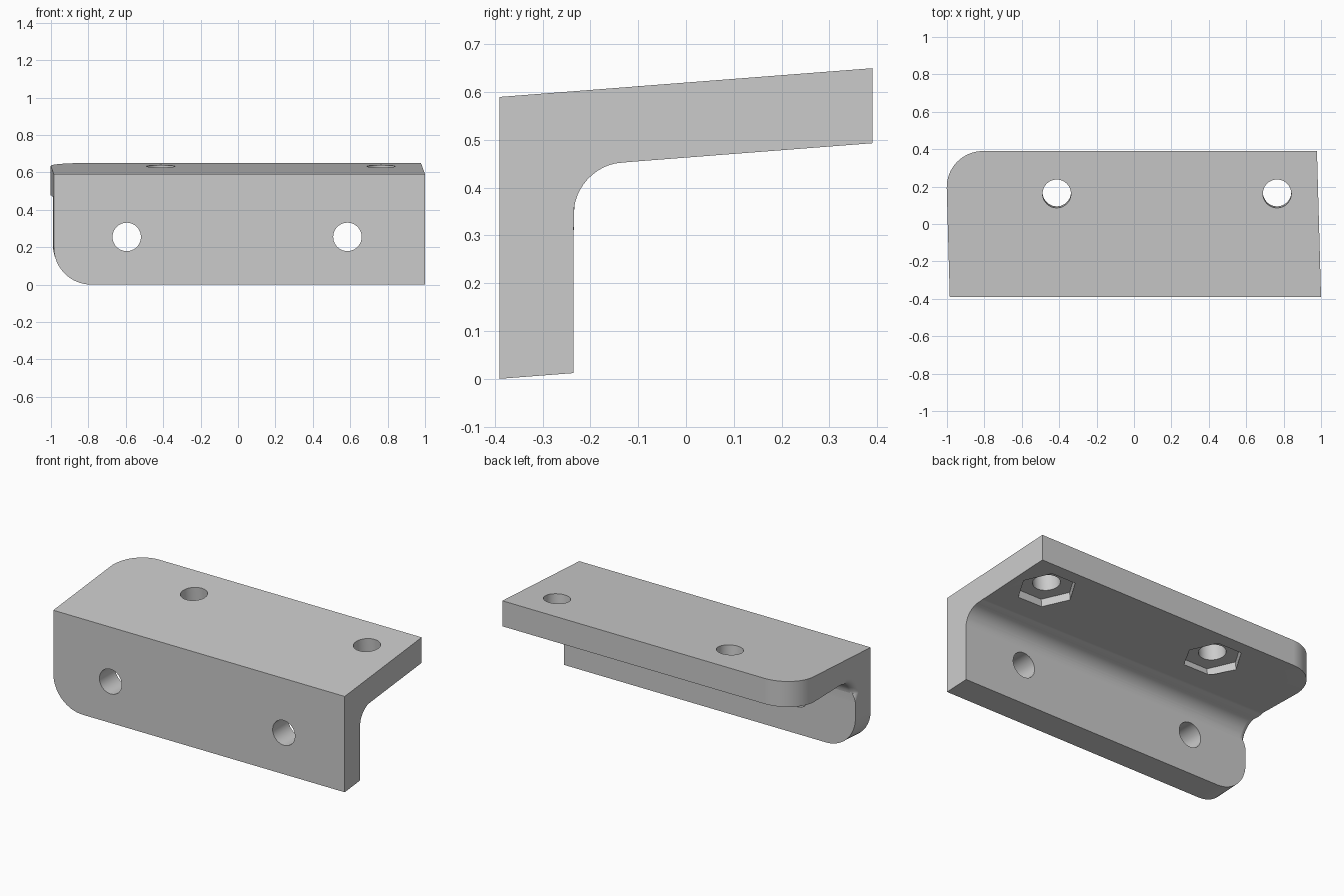
import bpy, bmesh, math
from mathutils import Matrix, Vector

if "Cube" in bpy.data.objects:
    bpy.data.objects.remove(bpy.data.objects["Cube"], do_unlink=True)

FRONT, BACK, INNER = -0.39, 0.39, -0.235    # y of front face, rear edge, inner wall
TOP, UNDER = 0.59, 0.433                    # z of top and underside before slanting
LEFT, RIGHT = -0.985, 1.0
SLOPE, SKEW = 0.077, -0.028                 # rise and sideways drift along y

grey = bpy.data.materials.new("steel grey")
grey.use_nodes = True
colour = (0.6, 0.6, 0.6, 1)
grey.diffuse_color = colour
grey.node_tree.nodes["Principled BSDF"].inputs["Base Color"].default_value = colour


def make_object(name, bm):
    bmesh.ops.recalc_face_normals(bm, faces=bm.faces)
    mesh = bpy.data.meshes.new(name)
    bm.to_mesh(mesh)
    bm.free()
    mesh.materials.append(grey)
    obj = bpy.data.objects.new(name, mesh)
    bpy.context.collection.objects.link(obj)
    return obj


def near(a, b):
    return abs(a - b) < 1e-4


def bevel(bm, test, radius, segments):
    edges = [e for e in bm.edges if all(test(v.co) for v in e.verts)]
    bmesh.ops.bevel(bm, geom=edges, offset=radius, segments=segments,
                    profile=0.5, affect='EDGES', clamp_overlap=False)


def prism(name, origin, axis, radius, start, end, sides):
    """Straight cutter along an axis, with a corner pointing along x."""
    z = Vector(axis).normalized()
    x = Vector((1, 0, 0))
    y = z.cross(x)
    bm = bmesh.new()
    ring = []
    for i in range(sides):
        a = 2 * math.pi * i / sides
        ring.append(bm.verts.new(Vector(origin) + z * start
                                 + radius * (x * math.cos(a) + y * math.sin(a))))
    face = bm.faces.new(ring)
    out = bmesh.ops.extrude_face_region(bm, geom=[face])
    bmesh.ops.translate(bm, vec=z * (end - start),
                        verts=[g for g in out["geom"] if isinstance(g, bmesh.types.BMVert)])
    obj = make_object(name, bm)
    obj.hide_render = True
    return obj


# Angle bracket: L profile extruded along x
bm = bmesh.new()
profile = [(FRONT, 0), (INNER, 0), (INNER, UNDER), (BACK, UNDER), (BACK, TOP), (FRONT, TOP)]
face = bm.faces.new([bm.verts.new((LEFT, y, z)) for y, z in profile])
out = bmesh.ops.extrude_face_region(bm, geom=[face])
bmesh.ops.translate(bm, vec=(RIGHT - LEFT, 0, 0),
                    verts=[g for g in out["geom"] if isinstance(g, bmesh.types.BMVert)])
bmesh.ops.recalc_face_normals(bm, faces=bm.faces)

# Inner fillet, then the two rounded corners at one end
bevel(bm, lambda c: near(c.y, INNER) and near(c.z, UNDER), 0.1, 12)
bevel(bm, lambda c: near(c.x, LEFT) and near(c.z, 0), 0.2, 16)
bevel(bm, lambda c: near(c.x, LEFT) and near(c.y, BACK), 0.2, 16)

# Soft rim where the inner surface meets the outer edge, leaving the square end sharp
bm.normal_update()


def on_inner(f):
    c = f.calc_center_median()
    n = f.normal
    return abs(n.x) < 0.01 and c.y > INNER - 0.01 and c.z < UNDER + 0.01 \
        and (n.y > -0.01 and n.z < 0.01) and c.x < RIGHT - 0.1 and abs(c.x) < 0.3


rim = []
for e in bm.edges:
    flags = [on_inner(f) for f in e.link_faces]
    if flags.count(True) == 1 and not all(near(v.co.x, RIGHT) for v in e.verts):
        rim.append(e)
bmesh.ops.bevel(bm, geom=rim, offset=0.04, segments=6, profile=0.5,
                affect='EDGES', clamp_overlap=False)

# Slant the shelf and skew the ends
for v in bm.verts:
    d = v.co.y - FRONT
    v.co.z += SLOPE * d
    v.co.x += SKEW * d
bracket = make_object("angle_bracket", bm)

# Bolt holes: round recesses in the wall, hexagonal recesses under the shelf
cutters = []
wall, shelf = INNER - FRONT, (TOP - UNDER) * 0.997
for x in (-0.595, 0.585):
    o = (x, FRONT, 0.255)
    cutters.append(prism("wall_hole_cutter", o, (0, 1, 0), 0.076, -0.1, wall + 0.1, 48))
    cutters.append(prism("round_recess_cutter", o, (0, 1, 0), 0.152, wall - 0.05, wall + 0.05, 64))
for x in (-0.413, 0.765):
    o = (x, 0.162, TOP + SLOPE * (0.162 - FRONT))
    down = (0, SLOPE, -1)
    cutters.append(prism("shelf_hole_cutter", o, down, 0.076, -0.1, shelf + 0.1, 48))
    cutters.append(prism("hex_recess_cutter", o, down, 0.165, shelf - 0.05, shelf + 0.05, 6))

bpy.ops.object.select_all(action='DESELECT')
bracket.select_set(True)
bpy.context.view_layer.objects.active = bracket
for cutter in cutters:
    mod = bracket.modifiers.new("cut", 'BOOLEAN')
    mod.operation = 'DIFFERENCE'
    mod.solver = 'EXACT'
    mod.object = cutter
    bpy.ops.object.modifier_apply(modifier=mod.name)
    bpy.data.objects.remove(cutter, do_unlink=True)

# Smooth fillets with crisp edges
bpy.ops.object.shade_smooth_by_angle(angle=math.radians(30))
weighted = bracket.modifiers.new("even_shading", 'WEIGHTED_NORMAL')
weighted.keep_sharp = True
